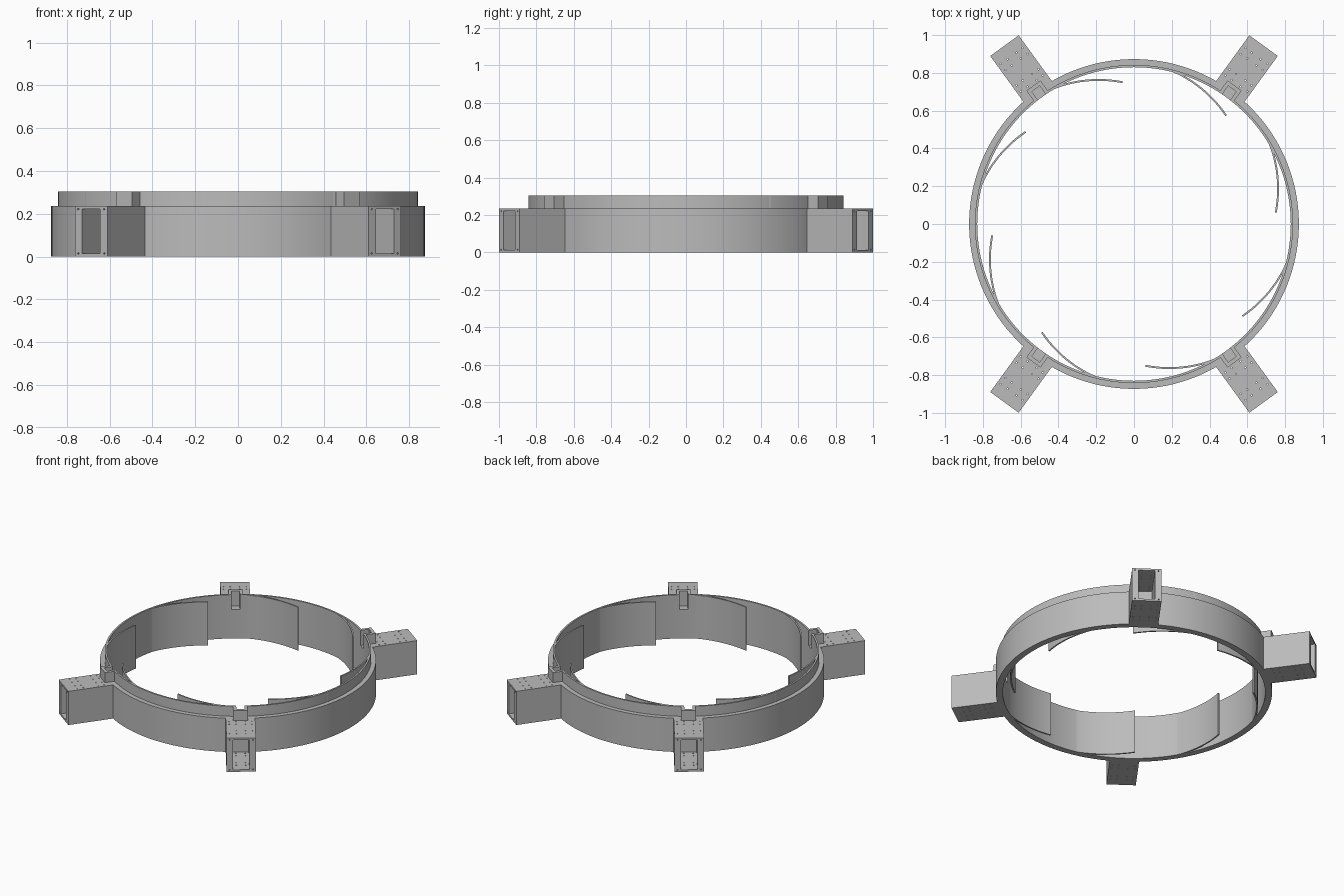
import bpy, bmesh, math
from mathutils import Matrix, Vector

cube = bpy.data.objects.get("Cube")
if cube:
    bpy.data.objects.remove(cube, do_unlink=True)

# One grey plastic colour for everything
GREY = (0.5, 0.5, 0.5, 1)
grey = bpy.data.materials.new("grey plastic")
grey.use_nodes = True
grey.diffuse_color = GREY
grey.node_tree.nodes["Principled BSDF"].inputs["Base Color"].default_value = GREY

ARM_ANGLES = [math.radians(a) for a in (54, 126, 234, 306)]
ARM_TOP, RIM_TOP = 0.235, 0.305


def finish(bm, name):
    bmesh.ops.recalc_face_normals(bm, faces=bm.faces)
    mesh = bpy.data.meshes.new(name)
    bm.to_mesh(mesh)
    bm.free()
    mesh.materials.append(grey)
    obj = bpy.data.objects.new(name, mesh)
    bpy.context.collection.objects.link(obj)
    return obj


def add_box(bm, r0, r1, half_width, z0, z1, angle=0):
    """Box along a radial direction, symmetric about its centre line."""
    place = (Matrix.Rotation(angle, 4, 'Z')
             @ Matrix.Translation(((r0 + r1) / 2, 0, (z0 + z1) / 2))
             @ Matrix.Diagonal((r1 - r0, 2 * half_width, z1 - z0, 1)))
    bmesh.ops.create_cube(bm, size=1, matrix=place)


def add_pin(bm, centre, depth, axis):
    turn = Vector((0, 0, 1)).rotation_difference(Vector(axis)).to_matrix().to_4x4()
    bmesh.ops.create_cone(bm, cap_ends=True, segments=8, radius1=0.004, radius2=0.004,
                          depth=depth, matrix=Matrix.Translation(centre) @ turn)


def activate(obj):
    bpy.ops.object.select_all(action='DESELECT')
    obj.select_set(True)
    bpy.context.view_layer.objects.active = obj


def cut(obj, bm):
    """Subtract the shapes in bm, then discard the cutter."""
    cutter = finish(bm, "cutter")
    cutter.hide_render = True
    activate(obj)
    mod = obj.modifiers.new("cut", 'BOOLEAN')
    mod.operation, mod.solver, mod.object = 'DIFFERENCE', 'EXACT', cutter
    bpy.ops.object.modifier_apply(modifier=mod.name)
    bpy.data.objects.remove(cutter, do_unlink=True)


def add_slot(bm, angle=0):
    add_box(bm, 0.79, 0.885, 0.026, 0.2, 0.4, angle)


def smooth(obj):
    activate(obj)
    bpy.ops.object.shade_smooth_by_angle(angle=math.radians(30))


# Stepped ring: thick lower wall and thin raised rim
profile = [(0.83, 0), (0.873, 0), (0.873, ARM_TOP), (0.842, ARM_TOP),
           (0.842, RIM_TOP), (0.83, RIM_TOP)]
bm = bmesh.new()
verts = [bm.verts.new((r, 0, z)) for r, z in profile]
edges = [bm.edges.new((verts[i - 1], verts[i])) for i in range(len(verts))]
bmesh.ops.spin(bm, geom=verts + edges, cent=(0, 0, 0), axis=(0, 0, 1),
               angle=math.tau, steps=128)
bmesh.ops.remove_doubles(bm, verts=bm.verts, dist=0.0005)
ring = finish(bm, "ring")
bm = bmesh.new()
for angle in ARM_ANGLES:
    add_slot(bm, angle)
cut(ring, bm)
smooth(ring)

# Hollow arm, open at its outer end
bm = bmesh.new()
add_box(bm, 0.862, 1.167, 0.093, 0, ARM_TOP)
arm = finish(bm, "arm")
bm = bmesh.new()
add_box(bm, 0.9, 1.3, 0.052, 0.014, 0.222)
cut(arm, bm)
bm = bmesh.new()
add_slot(bm)
cut(arm, bm)

# Small screw holes in the top, bottom and outer end
bm = bmesh.new()
for side in (-1, 1):
    for r in (0.92, 0.96, 1.06, 1.1):
        for w in (0.03, 0.072):
            add_pin(bm, (r, side * w, ARM_TOP / 2), 0.4, (0, 0, 1))
    for z in (0.014, 0.221):
        add_pin(bm, (1.167, side * 0.075, z), 0.06, (1, 0, 0))
cut(arm, bm)

# U-shaped bracket standing on the arm root
bm = bmesh.new()
add_box(bm, 0.832, 0.906, 0.046, ARM_TOP, RIM_TOP)
bracket = finish(bm, "bracket")
bm = bmesh.new()
add_slot(bm)
cut(bracket, bm)

# Repeat arm and bracket around the ring
for part in (arm, bracket):
    part.rotation_euler.z = ARM_ANGLES[0]
    for angle in ARM_ANGLES[1:]:
        copy = part.copy()
        bpy.context.collection.objects.link(copy)
        copy.rotation_euler.z = angle

# Eight thin blades curving inward from the wall
STEPS = 20
for k in range(8):
    bm = bmesh.new()
    rows = []
    for i in range(STEPS + 1):
        t = i / STEPS
        a = math.radians(4.6 + 45 * k + 28 * t)
        r = 0.748 + 0.085 * (1 - (1 - t) ** 1.2)
        rows.append([bm.verts.new((q * math.cos(a), q * math.sin(a), z))
                     for q, z in ((r, 0), (r + 0.01, 0), (r + 0.01, RIM_TOP - 0.002),
                                  (r, RIM_TOP - 0.002))])
    for a, b in zip(rows, rows[1:]):
        for j in range(4):
            bm.faces.new((a[j - 1], a[j], b[j], b[j - 1]))
    bm.faces.new(rows[0])
    bm.faces.new(rows[-1])
    smooth(finish(bm, "blade"))
